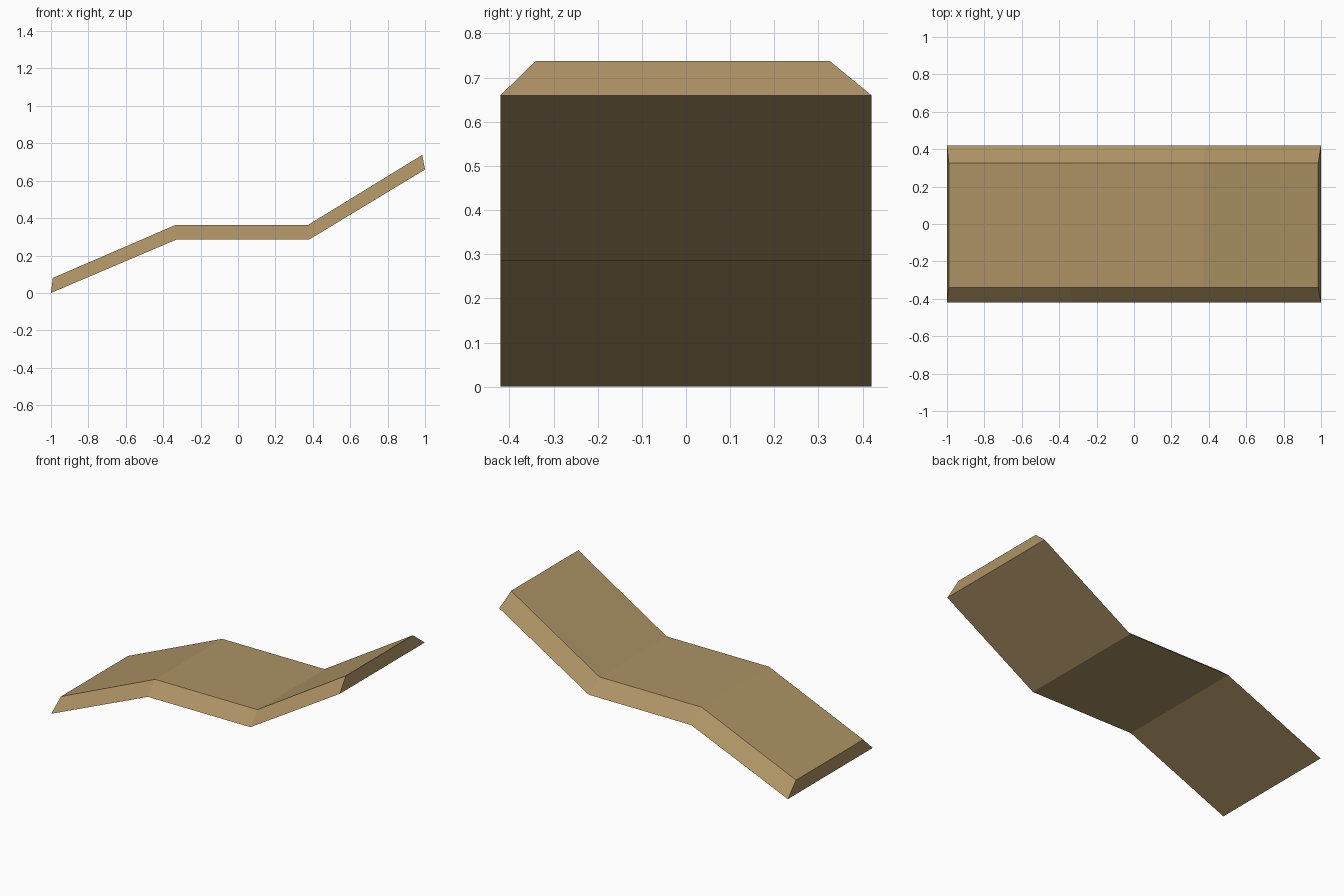
import bpy, bmesh

if "Cube" in bpy.data.objects:
    bpy.data.objects.remove(bpy.data.objects["Cube"])

# Stations along the ramp: bottom x, bottom z, top x, top z
STATIONS = [(-1.0, 0.0, -0.99, 0.08),
            (-0.33, 0.285, -0.337, 0.362),
            (0.38, 0.285, 0.372, 0.362),
            (1.0, 0.66, 0.985, 0.738)]

wood = bpy.data.materials.new("tan_wood")
wood.diffuse_color = (0.42, 0.29, 0.13, 1)
wood.use_nodes = True
wood.node_tree.nodes["Principled BSDF"].inputs["Base Color"].default_value = wood.diffuse_color

# Bent plank with a trapezoid cross-section, lofted through the stations
bm = bmesh.new()
rings = []
for bx, bz, tx, tz in STATIONS:
    section = [(bx, -0.42, bz), (bx, 0.42, bz), (tx, 0.325, tz), (tx, -0.34, tz)]
    rings.append([bm.verts.new(p) for p in section])
for a, b in zip(rings, rings[1:]):
    for i in range(4):
        j = (i + 1) % 4
        bm.faces.new((a[i], a[j], b[j], b[i]))
# End caps
bm.faces.new(rings[0])
bm.faces.new(rings[-1])
bmesh.ops.recalc_face_normals(bm, faces=bm.faces)

mesh = bpy.data.meshes.new("bent_plank")
bm.to_mesh(mesh)
bm.free()
mesh.materials.append(wood)
plank = bpy.data.objects.new("bent_plank", mesh)
bpy.context.collection.objects.link(plank)
